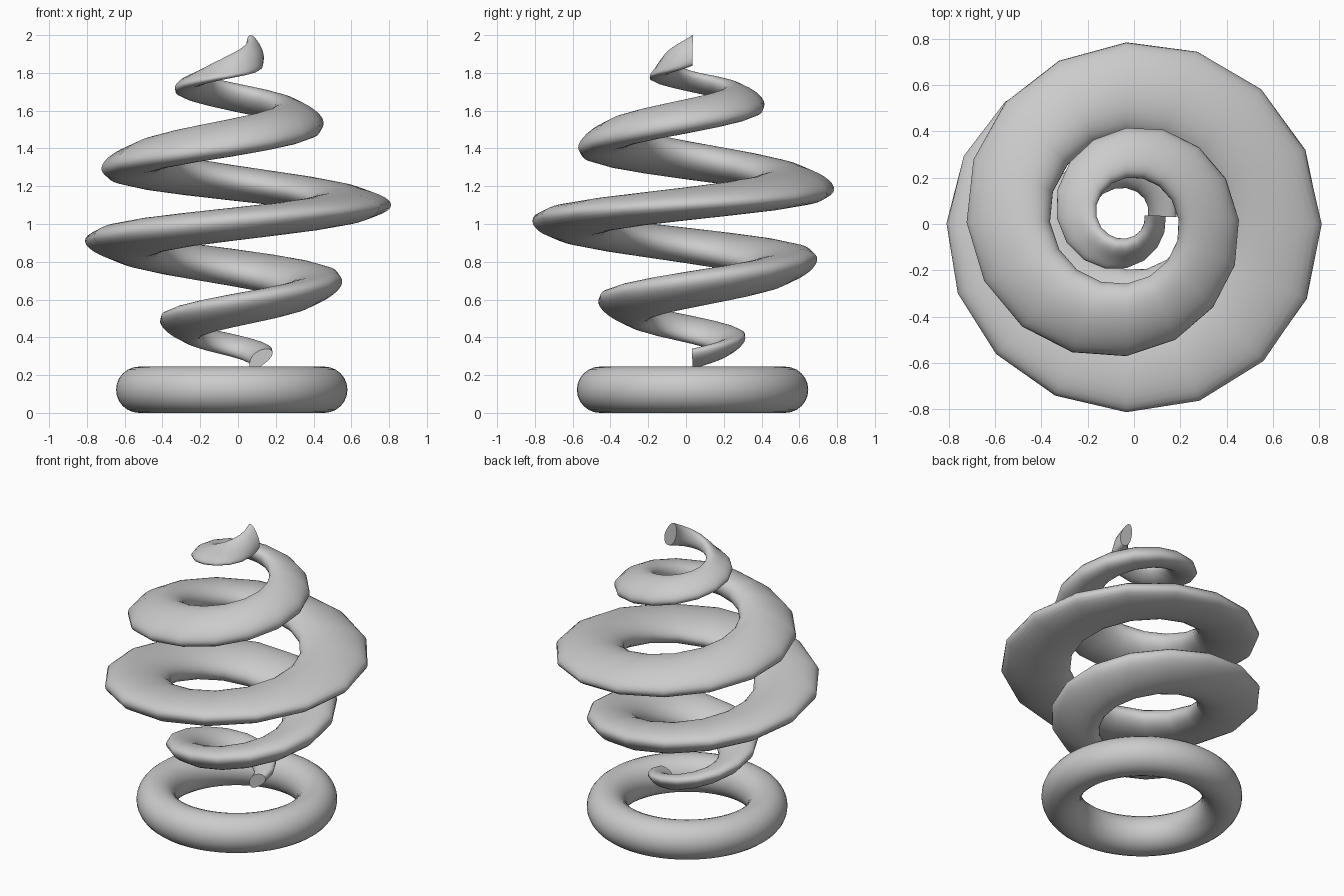
import bpy, bmesh, math

cube = bpy.data.objects.get("Cube")
if cube:
    bpy.data.objects.remove(cube, do_unlink=True)

AXIS_X, AXIS_Y = -0.033, 0.035
STEPS_PER_QUARTER, SIDES = 4, 32
TUBE_HALF_HEIGHT = 0.82     # in quarter turns of rise
# Coil radius and height at every quarter turn, bottom to top
RADII = [.150, .195, .262, .340, .422, .500, .578, .608, .633,
         .577, .503, .418, .350, .273, .205, .150, .122]
HEIGHTS = [.285, .352, .435, .535, .650, .770, .890, 1.0, 1.105,
           1.215, 1.335, 1.460, 1.578, 1.683, 1.762, 1.822, 1.920]

grey = bpy.data.materials.new("plain_grey")
grey.use_nodes = True
colour = (0.6, 0.6, 0.6, 1)
grey.diffuse_color = colour
grey.node_tree.nodes["Principled BSDF"].inputs["Base Color"].default_value = colour


def sample(values, t):
    """Smooth interpolation through a list, extended in a line past its ends."""
    last = len(values) - 1
    i = max(0, min(last - 1, math.floor(t)))
    f = t - i
    a, b = values[i], values[i + 1]
    if f < 0 or f > 1:
        return a + (b - a) * f
    before = values[i - 1] if i else 2 * a - b
    after = values[i + 2] if i + 2 <= last else 2 * b - a
    m0, m1 = (b - before) / 2, (after - a) / 2
    return (a * (2*f**3 - 3*f**2 + 1) + b * (3*f**2 - 2*f**3)
            + m0 * (f**3 - 2*f**2 + f) + m1 * (f**3 - f**2))


def finish(obj):
    obj.data.materials.append(grey)
    bpy.ops.object.select_all(action='DESELECT')
    obj.select_set(True)
    bpy.context.view_layer.objects.active = obj
    bpy.ops.object.shade_smooth_by_angle(angle=math.radians(50))


# Base ring
bpy.ops.mesh.primitive_torus_add(location=(AXIS_X, AXIS_Y, 0.1225), major_radius=0.49,
                                 minor_radius=0.1225, major_segments=64, minor_segments=24)
ring = bpy.context.object
ring.name = "base_ring"
finish(ring)

# Bulging spiral: upright sections swept round the axis, wide turns centred nearer y = 0
bm = bmesh.new()
sections = []
for i in range((len(RADII) - 1) * STEPS_PER_QUARTER + 1):
    quarter = i / STEPS_PER_QUARTER
    turn = quarter * math.pi / 2
    section = []
    for j in range(SIDES):
        a = math.tau * j / SIDES
        t = quarter + TUBE_HALF_HEIGHT * math.sin(a)
        coil_radius = sample(RADII, t)
        r = coil_radius * (1 + math.cos(a) / 3)
        centre_y = AXIS_Y - 0.07 * (coil_radius - RADII[-1])
        section.append(bm.verts.new((AXIS_X + r * math.cos(turn),
                                     centre_y + r * math.sin(turn), sample(HEIGHTS, t))))
    sections.append(section)
for s, t in zip(sections, sections[1:]):
    for j in range(SIDES):
        k = (j + 1) % SIDES
        bm.faces.new((s[j], t[j], t[k], s[k]))
bm.faces.new(sections[0])
bm.faces.new(sections[-1][::-1])
bmesh.ops.recalc_face_normals(bm, faces=bm.faces[:])
mesh = bpy.data.meshes.new("spiral_coil")
bm.to_mesh(mesh)
bm.free()
coil = bpy.data.objects.new("spiral_coil", mesh)
bpy.context.collection.objects.link(coil)
finish(coil)
